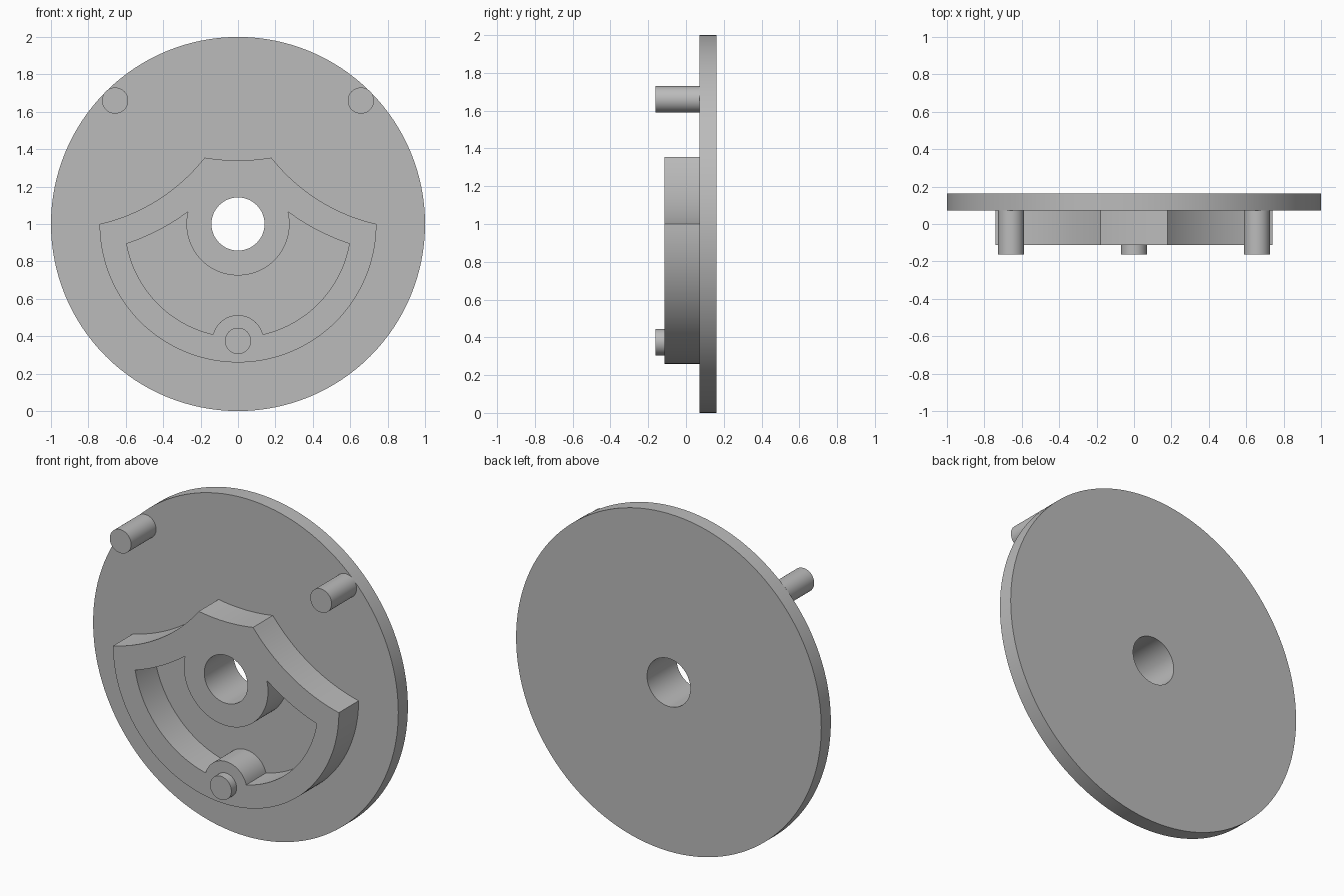
import bpy, bmesh, math

if "Cube" in bpy.data.objects:
    bpy.data.objects.remove(bpy.data.objects["Cube"])

grey = bpy.data.materials.new("grey")
grey.diffuse_color = (0.5, 0.5, 0.5, 1)
grey.use_nodes = True
grey.node_tree.nodes["Principled BSDF"].inputs["Base Color"].default_value = grey.diffuse_color

AXIS = (0, 1)                       # disc centre in x, z
BACK, FACE, HUB, TIP = 0.162, 0.072, -0.113, -0.162


def arc(c, start, end, n):
    """Points along the shorter arc around c, from start to end."""
    a = math.atan2(start[1] - c[1], start[0] - c[0])
    b = math.atan2(end[1] - c[1], end[0] - c[0])
    d = (b - a + math.pi) % (2 * math.pi) - math.pi
    r0, r1 = math.dist(c, start), math.dist(c, end)
    pts = []
    for i in range(n + 1):
        t = i / n
        r = r0 + (r1 - r0) * t
        pts.append((c[0] + r * math.cos(a + d * t), c[1] + r * math.sin(a + d * t)))
    return pts


def circle(c, r, n):
    return [(c[0] + r * math.cos(2 * math.pi * i / n),
             c[1] + r * math.sin(2 * math.pi * i / n)) for i in range(n)]


def mirrored(half):
    """Close a right-hand half outline running between two points on x = 0."""
    return half + [(-x, z) for x, z in reversed(half[1:-1])]


def slab(name, loops, y0, y1):
    """Extrude outlines (first outer, rest holes) from y0 to y1."""
    bm = bmesh.new()
    edges = []
    for loop in loops:
        vs = [bm.verts.new((x, y0, z)) for x, z in loop]
        edges += [bm.edges.new((vs[i - 1], vs[i])) for i in range(len(vs))]
    bmesh.ops.triangle_fill(bm, edges=edges, use_beauty=True, normal=(0, -1, 0))
    ext = bmesh.ops.extrude_face_region(bm, geom=bm.faces[:], use_keep_orig=True)
    for v in ext["geom"]:
        if isinstance(v, bmesh.types.BMVert):
            v.co.y = y1
    bmesh.ops.recalc_face_normals(bm, faces=bm.faces[:])
    me = bpy.data.meshes.new(name)
    bm.to_mesh(me)
    bm.free()
    ob = bpy.data.objects.new(name, me)
    bpy.context.collection.objects.link(ob)
    me.materials.append(grey)
    bpy.ops.object.select_all(action='DESELECT')
    ob.select_set(True)
    bpy.context.view_layer.objects.active = ob
    bpy.ops.object.shade_smooth_by_angle(angle=math.radians(30))
    return ob


bore = circle(AXIS, 0.142, 64)

# Round back plate with centre bore
slab("back_plate", [circle(AXIS, 1.0, 128), bore], FACE, BACK)

# Raised hub: round below, scooped flanks and top
flank = (0.964, 1.97)
outer = (arc(AXIS, (0, 0.26), (0.74, 1.0), 36)
         + arc(flank, (0.74, 1.0), (0.178, 1.355), 20)[1:]
         + arc((0, 2.40), (0.178, 1.355), (0, 1.34), 8)[1:])

# Pocket: hub collar, flank edge, rim, and the boss around the lower pin
pin_low = (0, 0.375)
pocket = (arc(AXIS, (0, 0.725), (0.268, 1.065), 28)
          + arc(flank, (0.268, 1.065), (0.595, 0.895), 14)[1:]
          + arc(AXIS, (0.595, 0.895), (0.133, 0.41), 24)[1:]
          + arc(pin_low, (0.133, 0.41), (0, 0.513), 14)[1:])
slab("hub", [mirrored(outer), mirrored(pocket), bore], HUB, FACE)

# Pins
slab("lower_pin", [circle(pin_low, 0.07, 40)], TIP, HUB)
for side, name in ((-1, "left_pin"), (1, "right_pin")):
    slab(name, [circle((side * 0.657, 1.66), 0.07, 40)], TIP, FACE)
